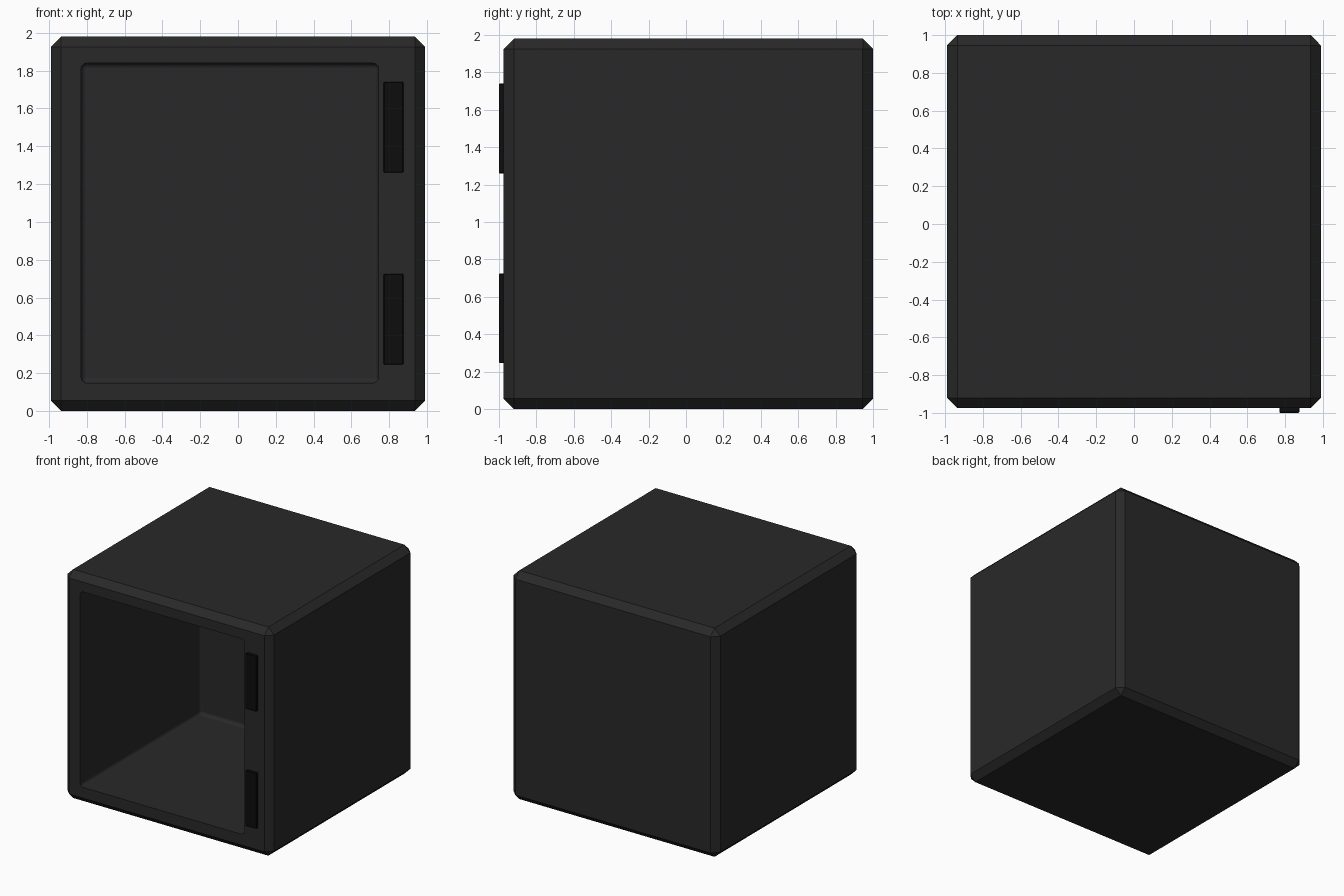
import bpy

if "Cube" in bpy.data.objects:
    bpy.data.objects.remove(bpy.data.objects["Cube"])


def material(name, v):
    m = bpy.data.materials.new(name)
    m.diffuse_color = (v, v, v, 1)
    m.use_nodes = True
    m.node_tree.nodes["Principled BSDF"].inputs["Base Color"].default_value = m.diffuse_color
    return m


def box(name, lo, hi, mat, bevel=0, segments=1):
    """Box between two corners, with bevelled edges."""
    mid = [(a + b) / 2 for a, b in zip(lo, hi)]
    bpy.ops.mesh.primitive_cube_add(size=1, location=mid)
    ob = bpy.context.object
    ob.name = name
    ob.scale = [b - a for a, b in zip(lo, hi)]
    bpy.ops.object.transform_apply(location=False, rotation=False, scale=True)
    ob.data.materials.append(mat)
    if bevel:
        mod = ob.modifiers.new("bevel", 'BEVEL')
        mod.width = bevel
        mod.segments = segments
        bpy.ops.object.modifier_apply(modifier=mod.name)
    return ob


dark = material("dark_shell", 0.022)
black = material("black_hinge", 0.004)

# Chamfered outer shell
shell = box("cabinet_shell", (-0.99, -0.975, 0), (0.99, 1.0, 1.98), dark, 0.055)

# Rounded cavity, open at the front
cutter = box("cavity_cutter", (-0.83, -1.2, 0.148), (0.743, 0.67, 1.84), dark, 0.03, 3)
for p in cutter.data.polygons:
    p.use_smooth = True
cutter.hide_render = True
cutter.hide_set(True)

bpy.context.view_layer.objects.active = shell
cut = shell.modifiers.new("cavity", 'BOOLEAN')
cut.operation = 'DIFFERENCE'
cut.solver = 'EXACT'
cut.object = cutter
bpy.ops.object.modifier_apply(modifier=cut.name)
bpy.data.objects.remove(cutter)
wn = shell.modifiers.new("weighted_normals", 'WEIGHTED_NORMAL')
wn.keep_sharp = True

# Hinge plates beside the opening
for name, z0, z1 in (("lower_hinge", 0.245, 0.725), ("upper_hinge", 1.26, 1.74)):
    box(name, (0.77, -1.0, z0), (0.875, -0.95, z1), black, 0.004)
